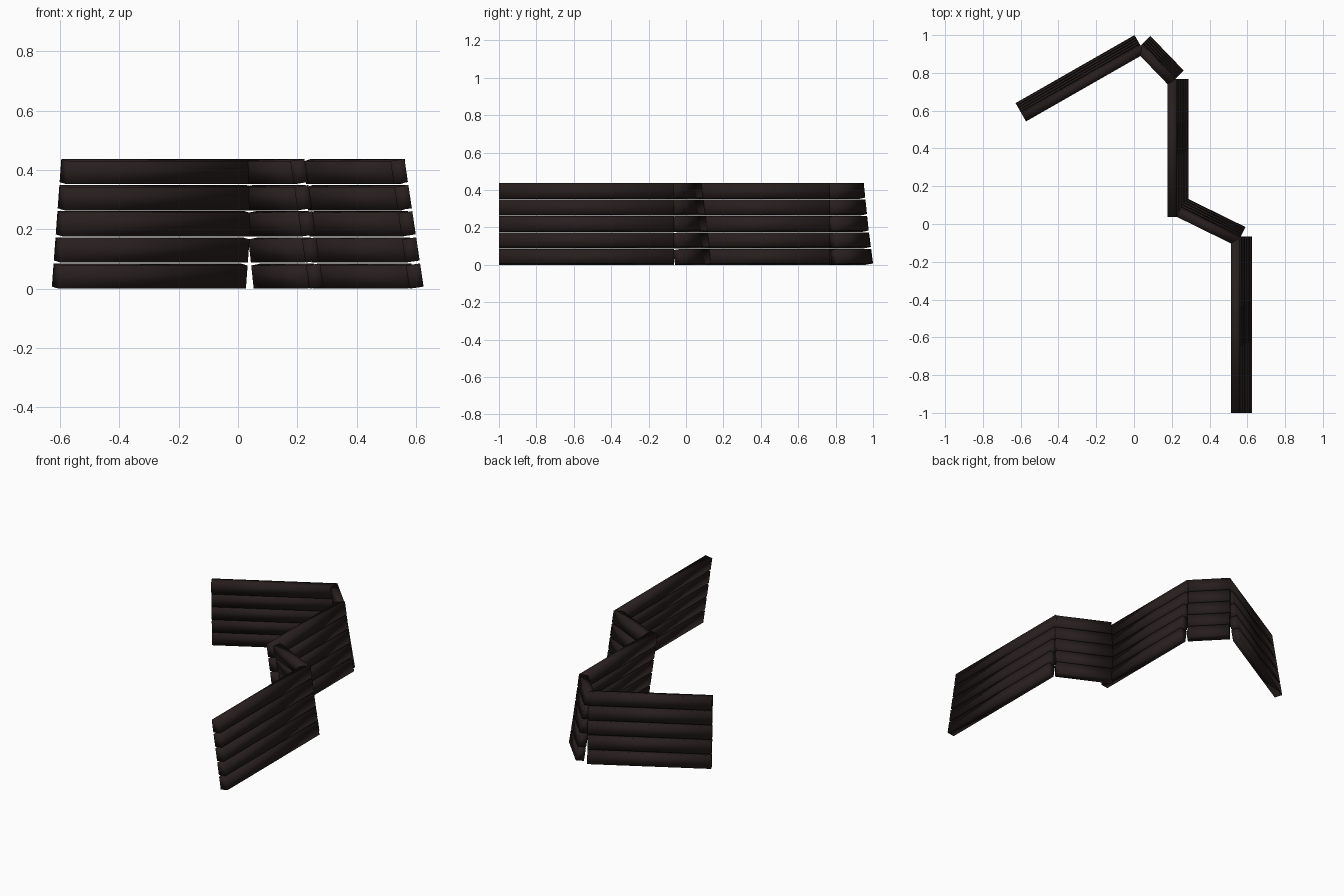
import bpy, bmesh, math
from mathutils import Vector

if "Cube" in bpy.data.objects:
    bpy.data.objects.remove(bpy.data.objects["Cube"])

T, H, PITCH, LEAN = 0.048, 0.079, 0.088, math.radians(8.5)

wood = bpy.data.materials.new("dark brown wood")
wood.diffuse_color = (0.021, 0.0135, 0.013, 1)
wood.use_nodes = True
wood.node_tree.nodes["Principled BSDF"].inputs["Base Color"].default_value = wood.diffuse_color

# wall sections: outer foot start point, outer foot end point
sections = [
    ((-0.627, 0.640), (0.003, 1.000)),
    ((0.087, 0.995), (0.264, 0.812)),
    ((0.288, 0.767), (0.288, 0.037)),
    ((0.274, 0.139), (0.590, -0.016)),
    ((0.625, -0.065), (0.625, -1.000)),
]


def plank(name, a, b, level):
    """Leaning plank; its top tilts towards the inner side of the wall."""
    a, b = Vector((*a, 0)), Vector((*b, 0))
    d = (b - a).normalized()
    n = Vector((-d.y, d.x, 0))
    z = Vector((0, 0, 1))
    up = -math.sin(LEAN) * n + math.cos(LEAN) * z
    out = math.cos(LEAN) * n + math.sin(LEAN) * z
    off = z * (T * math.sin(LEAN) + level * PITCH) - n * (level * PITCH * math.tan(LEAN))
    bm = bmesh.new()
    bmesh.ops.create_cube(bm, size=1)
    for v in bm.verts:
        s, o, u = v.co + Vector((0.5, 0.5, 0.5))
        v.co = a.lerp(b, s) + off + out * (T * (o - 1)) + up * (H * u)
    bmesh.ops.recalc_face_normals(bm, faces=bm.faces)
    for f in bm.faces:
        f.smooth = True
    me = bpy.data.meshes.new(name)
    bm.to_mesh(me)
    bm.free()
    me.materials.append(wood)
    bpy.context.collection.objects.link(bpy.data.objects.new(name, me))


# five planks stacked in every section
for i, (a, b) in enumerate(sections, 1):
    for k in range(5):
        plank(f"wall_{i}_plank_{k + 1}", a, b, k)
